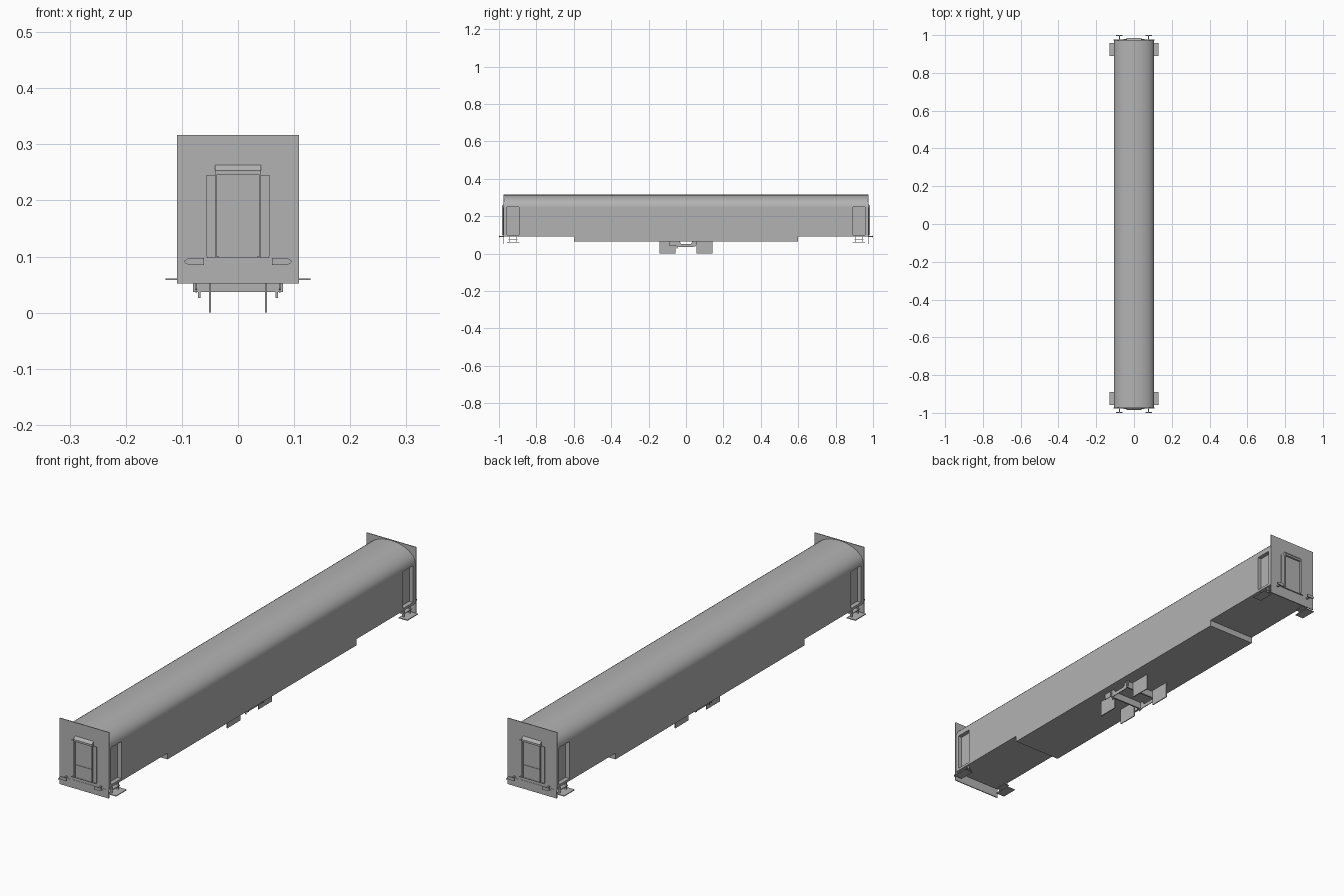
import bpy, bmesh, math

if "Cube" in bpy.data.objects:
    bpy.data.objects.remove(bpy.data.objects["Cube"])

grey = bpy.data.materials.new("plain grey")
grey.diffuse_color = (0.45, 0.45, 0.45, 1)
grey.use_nodes = True
grey.node_tree.nodes["Principled BSDF"].inputs["Base Color"].default_value = grey.diffuse_color


def finish(name, bm):
    bmesh.ops.recalc_face_normals(bm, faces=bm.faces)
    me = bpy.data.meshes.new(name)
    bm.to_mesh(me)
    bm.free()
    ob = bpy.data.objects.new(name, me)
    me.materials.append(grey)
    bpy.context.collection.objects.link(ob)
    return ob


def prism(name, pts, axis, lo, hi):
    """Extrude a closed outline along x, y or z from lo to hi."""
    place = {"x": lambda a, b, c: (c, a, b), "y": lambda a, b, c: (a, c, b),
             "z": lambda a, b, c: (a, b, c)}[axis]
    bm = bmesh.new()
    ring = [[bm.verts.new(place(a, b, c)) for a, b in pts] for c in (lo, hi)]
    n = len(pts)
    bm.faces.new(ring[0])
    bm.faces.new(ring[1])
    for i in range(n):
        j = (i + 1) % n
        bm.faces.new((ring[0][i], ring[0][j], ring[1][j], ring[1][i]))
    return finish(name, bm)


def box(name, x0, x1, y0, y1, z0, z1):
    x0, x1 = sorted((x0, x1))
    y0, y1 = sorted((y0, y1))
    return prism(name, [(x0, y0), (x1, y0), (x1, y1), (x0, y1)], "z", z0, z1)


# Coach body: straight sides under an arched roof
W, EAVE, TOP = 0.107, 0.25, 0.315
outline = [(-W, 0.065), (W, 0.065)]
outline += [(W * math.cos(math.pi * i / 20), EAVE + (TOP - EAVE) * math.sin(math.pi * i / 20))
            for i in range(21)]
body = prism("coach_body", outline, "y", -0.972, 0.972)

# Raised floor at both ends and the four entrance recesses
cutters = []
for e in (-1, 1):
    cutters.append(box("floor_cutter", -0.2, 0.2, e * 0.6, e * 1.2, 0.0, 0.09))
    for s in (-1, 1):
        cutters.append(box("recess_cutter", s * 0.09, s * 0.2, e * 0.893, e * 0.958, 0.1, 0.248))
for c in cutters:
    c.hide_render = True
    m = body.modifiers.new("cut", "BOOLEAN")
    m.operation, m.object, m.solver = "DIFFERENCE", c, "EXACT"
deps = bpy.context.evaluated_depsgraph_get()
body_mesh = bpy.data.meshes.new_from_object(body.evaluated_get(deps))
body.modifiers.clear()
body.data = body_mesh
for c in cutters:
    bpy.data.objects.remove(c)
bpy.context.view_layer.objects.active = body
body.select_set(True)
bpy.ops.object.shade_smooth_by_angle(angle=math.radians(30))

for e in (-1, 1):
    # End wall and buffer beam
    box("end_wall", -0.109, 0.109, e * 0.972, e * 0.975, 0.085, 0.317)
    box("buffer_beam", -0.109, 0.109, e * 0.972, e * 0.976, 0.052, 0.085)
    # Gangway door, its lower panel, sill and sloping hood
    box("gangway_door", -0.038, 0.038, e * 0.975, e * 0.977, 0.1, 0.245)
    box("door_lower_panel", -0.034, 0.034, e * 0.977, e * 0.979, 0.1, 0.15)
    box("gangway_sill", -0.055, 0.055, e * 0.975, e * 0.98, 0.097, 0.1)
    prism("gangway_hood", [(e * 0.975, 0.245), (e * 0.985, 0.245), (e * 0.985, 0.253),
                           (e * 0.975, 0.263)], "x", -0.041, 0.041)
    for s in (-1, 1):
        # Gangway jambs
        box("gangway_jamb", s * 0.038, s * 0.041, e * 0.975, e * 0.985, 0.1, 0.245)
        box("gangway_flange", s * 0.041, s * 0.056, e * 0.975, e * 0.978, 0.1, 0.245)

        # Buffers: shaft and head with one pointed outer end
        box("buffer_shaft", s * 0.073, s * 0.079, e * 0.976, e * 0.997, 0.088, 0.094)
        prism("buffer_head", [(s * 0.061, 0.085), (s * 0.088, 0.085), (s * 0.095, 0.089),
                              (s * 0.095, 0.093), (s * 0.088, 0.097), (s * 0.061, 0.097)],
              "y", e * 0.996, e * 1.0)

        # Entrance steps with hangers
        box("lower_step", s * 0.09, s * 0.129, e * 0.89, e * 0.957, 0.058, 0.061)
        box("upper_step", s * 0.085, s * 0.107, e * 0.9, e * 0.95, 0.074, 0.077)
        for y in (0.904, 0.944):
            box("step_hanger", s * 0.095, s * 0.104, e * y, e * (y + 0.003), 0.061, 0.09)

        # Equipment panels under the floor
        box("underfloor_panel", s * 0.048, s * 0.052, e * 0.057, e * 0.142, 0.0, 0.066)
    # Cross beams between the panels
    box("cross_beam", -0.08, 0.08, e * 0.046, e * 0.052, 0.037, 0.066)

# Side sheets and small posts of the underfloor frame
for s in (-1, 1):
    prism("frame_sheet", [(-0.09, 0.066), (-0.09, 0.042), (-0.055, 0.042), (-0.04, 0.036),
                          (0.04, 0.036), (0.055, 0.045), (0.06, 0.066), (0.035, 0.066),
                          (0.025, 0.05), (-0.025, 0.05), (-0.035, 0.066)],
          "x", s * 0.073, s * 0.076)
    box("frame_post", s * 0.067, s * 0.071, -0.05, -0.046, 0.026, 0.05)
